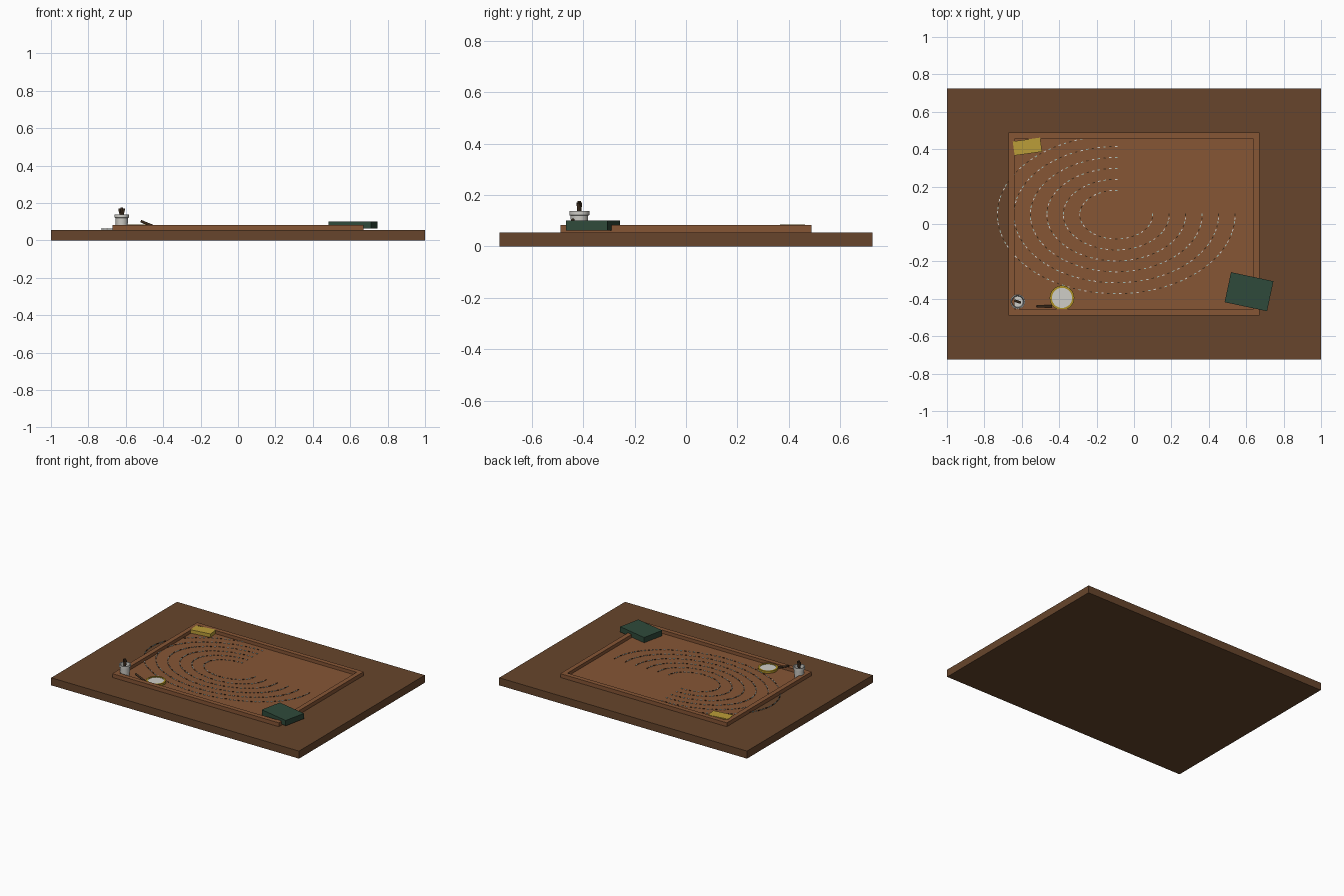
import bpy, bmesh, math
from mathutils import Vector, Matrix

cube = bpy.data.objects.get("Cube")
if cube:
    bpy.data.objects.remove(cube)


def material(name, rgb):
    m = bpy.data.materials.new(name)
    m.use_nodes = True
    m.diffuse_color = (*rgb, 1)
    m.node_tree.nodes["Principled BSDF"].inputs["Base Color"].default_value = (*rgb, 1)
    return m


dark_wood = material("dark wood", (0.135, 0.06, 0.025))
warm_wood = material("warm wood", (0.24, 0.092, 0.036))
green = material("green cover", (0.028, 0.068, 0.043))
yellow = material("yellow card", (0.5, 0.34, 0.04))
brass = material("brass", (0.42, 0.28, 0.02))
pale = material("pale ceramic", (0.62, 0.61, 0.57))
ebony = material("dark handle", (0.045, 0.025, 0.012))
teal = material("pale teal", (0.36, 0.5, 0.45))


def make(name, bm, *mats):
    mesh = bpy.data.meshes.new(name)
    bmesh.ops.recalc_face_normals(bm, faces=bm.faces)
    bm.to_mesh(mesh)
    bm.free()
    for m in mats:
        mesh.materials.append(m)
    obj = bpy.data.objects.new(name, mesh)
    bpy.context.collection.objects.link(obj)
    return obj


def add_box(bm, centre, size, turn=0):
    place = (Matrix.Translation(centre) @ Matrix.Rotation(turn, 4, 'Z')
             @ Matrix.Diagonal((*size, 1)))
    return bmesh.ops.create_cube(bm, size=1, matrix=place)["verts"]


def box(name, centre, size, mat, turn=0):
    bm = bmesh.new()
    add_box(bm, centre, size, math.radians(turn))
    return make(name, bm, mat)


def lathe(name, profile, centre, mat, sides=32):
    bm = bmesh.new()
    verts = [bm.verts.new((r, 0, z)) for r, z in profile]
    edges = [bm.edges.new(pair) for pair in zip(verts, verts[1:])]
    bmesh.ops.spin(bm, geom=verts + edges, axis=(0, 0, 1), cent=(0, 0, 0),
                   angle=math.tau, steps=sides)
    bmesh.ops.remove_doubles(bm, verts=bm.verts, dist=0.0001)
    bmesh.ops.translate(bm, verts=bm.verts, vec=centre)
    obj = make(name, bm, mat)
    bpy.context.view_layer.objects.active = obj
    obj.select_set(True)
    bpy.ops.object.shade_smooth_by_angle()
    obj.select_set(False)


def rod(name, start, end, radius, mat):
    a, b = Vector(start), Vector(end)
    bm = bmesh.new()
    turn = (b - a).to_track_quat('Z', 'Y').to_matrix().to_4x4()
    bmesh.ops.create_cone(bm, cap_ends=True, segments=12, radius1=radius,
                          radius2=radius, depth=(b - a).length,
                          matrix=Matrix.Translation((a + b) / 2) @ turn)
    make(name, bm, mat)


# Table top and shallow tray
box("table_top", (0, 0, 0.0275), (2, 1.45, 0.055), dark_wood)
box("tray_panel", (0, 0, 0.0565), (1.3, 0.94, 0.005), warm_wood)
for label, s in (("left", 1), ("right", -1)):
    box(f"tray_rim_{label}", (s * 0.655, 0, 0.069), (0.034, 0.91, 0.028), warm_wood)
for label, s in (("back", 1), ("front", -1)):
    box(f"tray_rim_{label}", (0, s * 0.472, 0.069), (1.344, 0.034, 0.028), warm_wood)

# Rows of tiny tiles laid in three-quarter ovals
bm = bmesh.new()
tile = 0
for ring in range(6):
    rx, ry = 0.195 + 0.088 * ring, 0.13 + 0.0585 * ring
    count = 30 + 13 * ring
    for i in range(count + 1):
        t = math.pi / 2 + 1.5 * math.pi * i / count
        c, s = math.cos(t), math.sin(t)
        verts = add_box(bm, (rx * c - 0.095, ry * s + 0.05, 0.0605),
                        (0.013, 0.005, 0.005), math.atan2(ry * c, -rx * s))
        for face in {f for v in verts for f in v.link_faces}:
            face.material_index = tile % 3
        tile += 1
make("oval_tiles", bm, teal, pale, ebony)

# Closed book across the tray corner and yellow card
box("green_book", (0.615, -0.362, 0.0825), (0.232, 0.164, 0.039), green, -12)
box("yellow_card", (-0.57, 0.414, 0.073), (0.148, 0.076, 0.025), yellow, 8)

# Magnifier
spot = (-0.385, -0.395, 0)
lathe("lens_ring", [(0.054, 0.06), (0.066, 0.06), (0.066, 0.076),
                    (0.054, 0.076), (0.054, 0.06)], spot, brass)
lathe("lens", [(0, 0.06), (0.055, 0.06), (0.055, 0.072), (0, 0.072)], spot, pale)
rod("lens_handle", (-0.44, -0.44, 0.07), (-0.52, -0.44, 0.103), 0.007, ebony)

# Cup holding short tools
cup = (-0.622, -0.415, 0)
lathe("cup", [(0, 0.06), (0.031, 0.06), (0.034, 0.12), (0.039, 0.122),
              (0.039, 0.138), (0.033, 0.138), (0.029, 0.07), (0, 0.07)], cup, pale)
for i, lean in enumerate((-0.012, 0, 0.012)):
    rod(f"cup_tool_{i + 1}", (cup[0] - lean, cup[1] + lean / 3, 0.07),
        (cup[0] + lean, cup[1] - lean / 3, 0.176 - abs(lean) / 2), 0.007, ebony)
